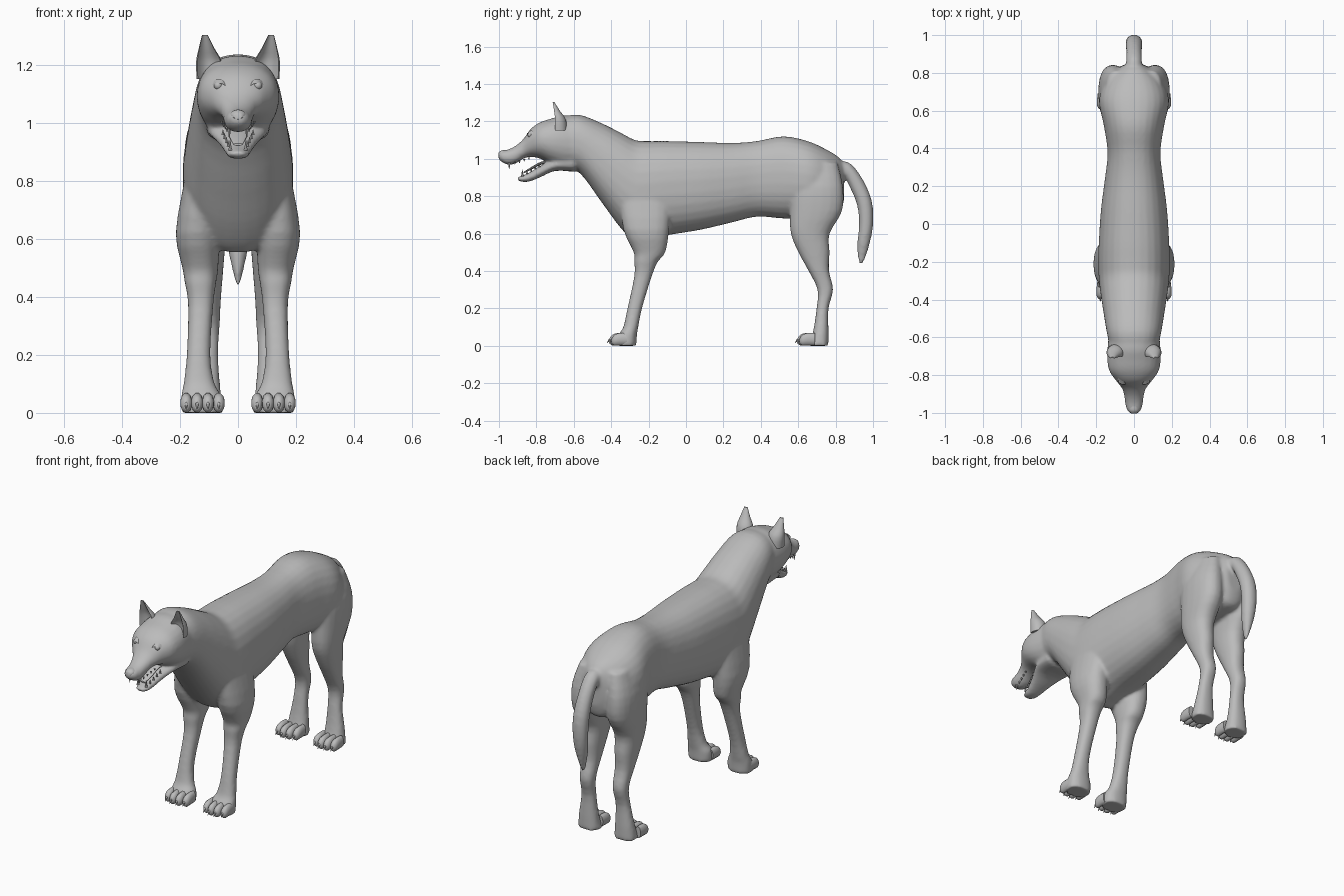
import bpy, bmesh, math

fur = bpy.data.materials.new("grey_fur")
fur.diffuse_color = (0.5, 0.5, 0.5, 1)


def curve(rows, steps):
    """Smoothly interpolate the section rows."""
    out = []
    for i in range(len(rows) - 1):
        a, b = rows[max(i - 1, 0)], rows[i]
        c, d = rows[i + 1], rows[min(i + 2, len(rows) - 1)]
        for k in range(steps):
            t = k / steps
            out.append([0.5 * (2 * q + (r - p) * t + (2 * p - 5 * q + 4 * r - s) * t * t
                               + (3 * q - p - 3 * r + s) * t ** 3)
                        for p, q, r, s in zip(a, b, c, d)])
    return out + [list(rows[-1])]


def loft(bm, rows, steps=3, sides=20, power=2.0, dent=False):
    """Skin rings given as (x, y, z, radius x, radius y, radius z)."""
    rings = []
    for x, y, z, rx, ry, rz in curve(rows, steps):
        ring = []
        for k in range(sides):
            a = 2 * math.pi * (k + 0.5) / sides
            c, s = [math.copysign(abs(v) ** (2 / power), v) for v in (math.cos(a), math.sin(a))]
            if dent and s < -0.5:
                s = -0.5 - 1.6 * (s + 0.5)
            ring.append(bm.verts.new((x + rx * c, y + ry * s, z + rz * s)))
        rings.append(ring)
    for p, q in zip(rings, rings[1:]):
        for k in range(sides):
            j = (k + 1) % sides
            bm.faces.new((p[k], p[j], q[j], q[k]))
    bm.faces.new(rings[0])
    bm.faces.new(rings[-1][::-1])


def finish(name, bm, mirror=False, fuse=False):
    bmesh.ops.recalc_face_normals(bm, faces=bm.faces)
    me = bpy.data.meshes.new(name)
    bm.to_mesh(me)
    bm.free()
    me.materials.append(fur)
    ob = bpy.data.objects.new(name, me)
    bpy.context.collection.objects.link(ob)
    bpy.ops.object.select_all(action='DESELECT')
    ob.select_set(True)
    bpy.context.view_layer.objects.active = ob
    bpy.ops.object.shade_smooth_by_angle(angle=math.radians(50))
    if mirror:
        ob.modifiers.new("Mirror", 'MIRROR').use_mirror_merge = False
    if fuse:
        m = ob.modifiers.new("Fuse", 'REMESH')
        m.mode, m.voxel_size, m.use_smooth_shade = 'VOXEL', 0.009, True
        m = ob.modifiers.new("Blend", 'SMOOTH')
        m.factor, m.iterations = 0.5, 8
    return ob


def along_y(rows):
    """(y, top, bottom, half width) to upright sections."""
    return [(0, y, (t + b) / 2, w, 0, (t - b) / 2) for y, t, b, w in rows]


def along_z(rows, side):
    """(z, front, back, inner, outer) to level sections."""
    return [(side * (i + o) / 2, (f + b) / 2, z, (o - i) / 2, (b - f) / 2, 0)
            for z, f, b, i, o in rows]


# Torso and neck
torso = [(-.66, 1.225, .95, .125), (-.57, 1.235, .925, .145), (-.45, 1.19, .765, .165),
         (-.35, 1.14, .63, .18), (-.27, 1.10, .555, .188), (-.2, 1.095, .565, .19),
         (-.1, 1.095, .59, .187), (.08, 1.09, .62, .175), (.25, 1.085, .66, .153),
         (.38, 1.095, .69, .14), (.52, 1.12, .68, .16), (.65, 1.095, .68, .185),
         (.75, 1.05, .69, .155), (.82, 1.005, .71, .09), (.845, .96, .78, .05)]
# Skull and muzzle
skull = [(-.55, 1.22, .94, .13), (-.65, 1.232, .945, .14), (-.72, 1.215, .97, .142),
         (-.78, 1.195, 1.0, .13), (-.83, 1.16, 1.01, .095), (-.87, 1.105, 1.0, .064),
         (-.91, 1.07, .975, .052), (-.95, 1.05, .967, .047), (-.985, 1.042, .982, .037),
         (-1.003, 1.03, 1.0, .022)]
# Lower jaw
jaw = [(-.6, 1.02, .93, .11), (-.7, 1.0, .935, .10), (-.77, .968, .905, .068),
       (-.83, .93, .88, .047), (-.87, .912, .875, .038), (-.9, .903, .883, .022)]
# Legs
front_leg = [(.80, -.36, -.08, .08, .185), (.62, -.335, -.09, .065, .215),
             (.5, -.28, -.11, .068, .192), (.45, -.277, -.15, .075, .184),
             (.37, -.277, -.183, .085, .172), (.2, -.313, -.235, .095, .177),
             (.1, -.335, -.255, .08, .188), (.06, -.36, -.262, .058, .196), (0, -.375, -.265, .055, .196)]
hind_leg = [(.98, .58, .81, .03, .145), (.85, .56, .84, .035, .185), (.72, .555, .835, .035, .187),
            (.6, .56, .768, .042, .175), (.5, .6, .768, .05, .165), (.4, .655, .765, .058, .155),
            (.3, .703, .787, .063, .147), (.2, .698, .762, .068, .15),
            (.08, .68, .762, .06, .17), (0, .655, .762, .05, .18)]
# Tail
tail = [(0, .79, .95, .04, .02, .04), (0, .86, .94, .042, .02, .035), (0, .915, .86, .042, .035, .022),
        (0, .955, .76, .045, .04, .01), (0, .963, .65, .042, .038, 0), (0, .95, .55, .032, .034, 0),
        (0, .935, .44, .006, .016, 0)]

bm = bmesh.new()
loft(bm, along_y(torso), 4, 28, 2.3)
loft(bm, along_y(skull), 4, 24, 2.2)
loft(bm, along_y(jaw), 3, 20, 2.3)
loft(bm, tail)
for side in (1, -1):
    loft(bm, along_z(front_leg, side), power=2.3)
    loft(bm, along_z(hind_leg, side), power=2.3)
finish("body", bm, fuse=True)

# Ears with a cupped front
bm = bmesh.new()
loft(bm, [(.098, -.68, 1.15, .045, .045, 0), (.1, -.682, 1.21, .045, .04, 0),
          (.108, -.695, 1.255, .028, .022, 0), (.114, -.71, 1.303, .01, .006, 0)], dent=True)
finish("ears", bm, mirror=True)

# Toes and claws
for name, y0, x0, gap in (("front", -.365, .066, .0375), ("hind", .64, .066, .0365)):
    toes, claws = bmesh.new(), bmesh.new()
    for k in range(4):
        x = x0 + gap * k
        y = y0 - (.012 if k in (1, 2) else 0)
        loft(toes, [(x, y + .05, .035, .018, 0, .034), (x, y + .01, .035, .021, 0, .034),
                    (x, y - .018, .03, .019, 0, .029), (x, y - .032, .026, .008, 0, .014)], 3, 12)
        loft(claws, [(x, y - .022, .034, .006, 0, .008), (x, y - .036, .028, .005, 0, .007),
                     (x, y - .046, .014, .001, 0, .002)], 2, 6)
    finish(name + "_toes", toes, mirror=True)
    finish(name + "_claws", claws, mirror=True)

# Nose pad
bm = bmesh.new()
loft(bm, [(0, -.965, 1.028, .026, 0, .018), (0, -.988, 1.026, .027, 0, .018),
          (0, -1.003, 1.022, .015, 0, .01)], 3, 14)
finish("nose", bm)

# Eyes with brow lids
bm = bmesh.new()
bmesh.ops.create_uvsphere(bm, u_segments=12, v_segments=8, radius=.015)
bmesh.ops.translate(bm, verts=bm.verts, vec=(.068, -.832, 1.128))
finish("eyes", bm, mirror=True)
bm = bmesh.new()
loft(bm, [(.04, -.843, 1.13, 0, .004, .004), (.058, -.842, 1.142, 0, .009, .007),
          (.075, -.832, 1.143, 0, .009, .007), (.09, -.815, 1.132, 0, .004, .004)], 3, 10)
finish("brows", bm, mirror=True)

# Tongue
bm = bmesh.new()
loft(bm, [(0, -.70, .985, .05, 0, .01), (0, -.77, .978, .036, 0, .008),
          (0, -.83, .947, .028, 0, .007), (0, -.868, .925, .016, 0, .004)], 3, 14)
finish("tongue", bm)

# Teeth: canines, then rows of small cheek teeth
bm = bmesh.new()
teeth = [(.03, -.945, .978, .945, .007), (.027, -.875, .905, .942, .007)]
teeth += [(.038 + .006 * k, -.915 + .025 * k, .982 + .008 * k, .968 + .009 * k, .006) for k in range(4)]
teeth += [(.034 + .006 * k, -.85 + .022 * k, .918 + .013 * k, .938 + .013 * k, .006) for k in range(4)]
for x, y, root, tip, r in teeth:
    loft(bm, [(x, y, root, r, r, 0), (x, y, tip, .001, .001, 0)], 1, 6)
finish("teeth", bm, mirror=True)
